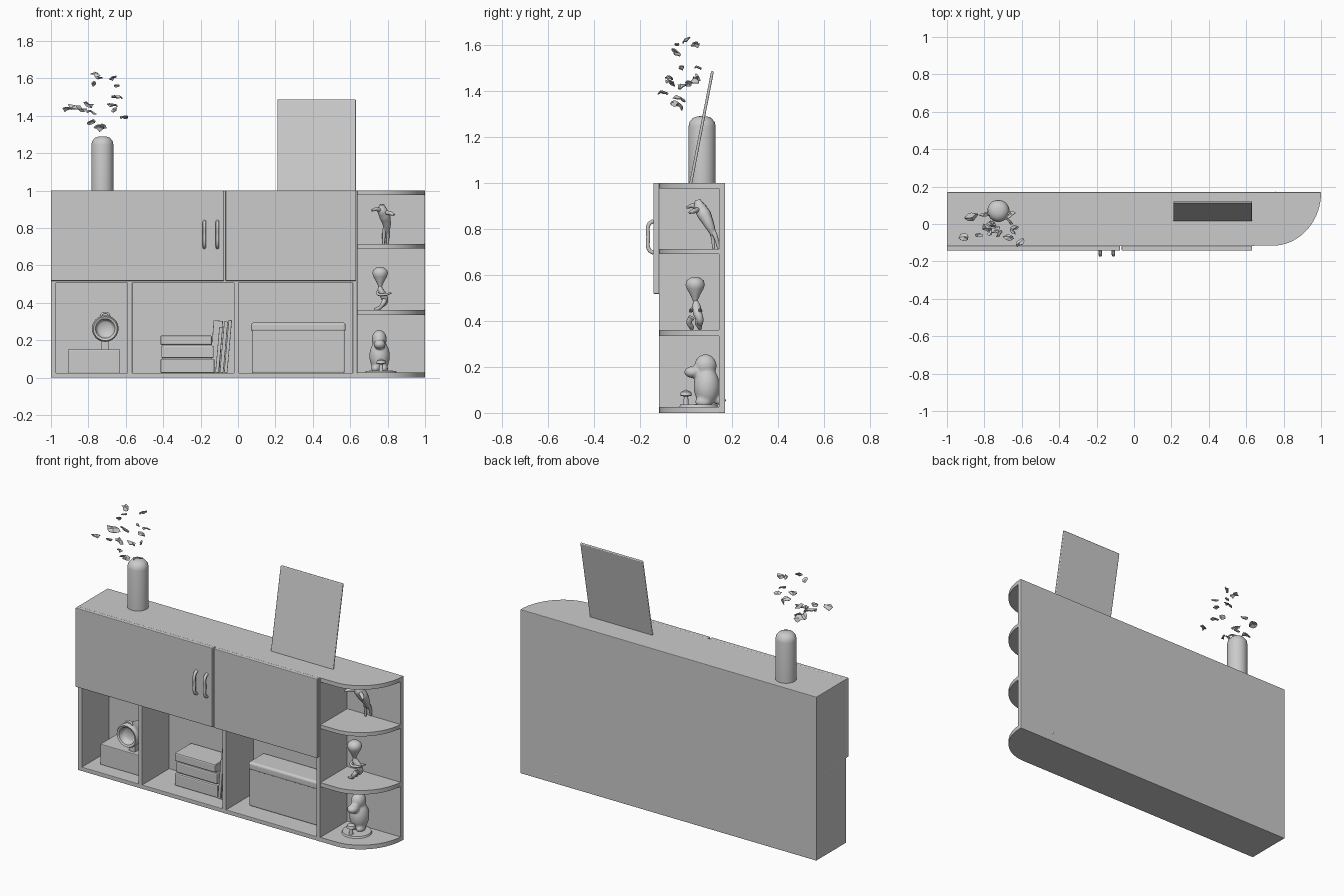
import bpy, bmesh, math, random
from mathutils import Vector, Matrix

if "Cube" in bpy.data.objects:
    bpy.data.objects.remove(bpy.data.objects["Cube"])

random.seed(4)


def finish(bm, name, smooth=False, bevel=0, segments=2):
    bmesh.ops.recalc_face_normals(bm, faces=bm.faces)
    me = bpy.data.meshes.new(name)
    bm.to_mesh(me)
    bm.free()
    ob = bpy.data.objects.new(name, me)
    bpy.context.collection.objects.link(ob)
    if bevel:
        m = ob.modifiers.new("bevel", 'BEVEL')
        m.width, m.segments = bevel, segments
    if smooth:
        bpy.ops.object.select_all(action='DESELECT')
        ob.select_set(True)
        bpy.context.view_layer.objects.active = ob
        bpy.ops.object.shade_smooth_by_angle(angle=math.radians(40))
    return ob


def box(name, x, y, z, bevel=0.003, segments=2):
    bm = bmesh.new()
    bmesh.ops.create_cube(bm, size=1)
    for v in bm.verts:
        v.co = Vector([(r[0] + r[1]) / 2 + c * (r[1] - r[0]) for c, r in zip(v.co, (x, y, z))])
    return finish(bm, name, bevel=bevel, segments=segments)


def lathe(name, profile, loc, rot=(0, 0, 0), steps=32):
    bm = bmesh.new()
    vs = [bm.verts.new((r, 0, z)) for r, z in profile]
    es = [bm.edges.new(p) for p in zip(vs, vs[1:])]
    bmesh.ops.spin(bm, geom=vs + es, cent=(0, 0, 0), axis=(0, 0, 1),
                   angle=math.tau, steps=steps)
    bmesh.ops.remove_doubles(bm, verts=bm.verts, dist=1e-5)
    ob = finish(bm, name, smooth=True)
    ob.location, ob.rotation_euler = loc, rot
    return ob


def tube(name, pts, radius, cyclic=False):
    """Smooth tube; each point is x, y, z and a relative thickness."""
    cu = bpy.data.curves.new(name, 'CURVE')
    cu.dimensions = '3D'
    cu.bevel_depth, cu.bevel_resolution, cu.resolution_u = radius, 3, 6
    cu.use_fill_caps = True
    sp = cu.splines.new('BEZIER')
    sp.bezier_points.add(len(pts) - 1)
    for bp, p in zip(sp.bezier_points, pts):
        bp.co = p[:3]
        bp.radius = p[3] if len(p) > 3 else 1
        bp.handle_left_type = bp.handle_right_type = 'AUTO'
    sp.use_cyclic_u = cyclic
    ob = bpy.data.objects.new(name, cu)
    bpy.context.collection.objects.link(ob)
    return ob


def blobs(name, parts):
    """Ellipsoids (centre, radii) fused into one soft body."""
    bm = bmesh.new()
    for c, r in parts:
        bmesh.ops.create_uvsphere(bm, u_segments=24, v_segments=16, radius=1,
                                  matrix=Matrix.Translation(c) @ Matrix.Diagonal((*r, 1)))
    ob = finish(bm, name, smooth=True)
    m = ob.modifiers.new("fuse", 'REMESH')
    m.mode, m.voxel_size, m.use_smooth_shade = 'VOXEL', 0.006, True
    s = ob.modifiers.new("soften", 'SMOOTH')
    s.factor, s.iterations = 0.5, 6
    return ob


# Cabinet carcass
box("back_panel", (-1, 1), (0.143, 0.17), (0, 1))
box("base_board", (-1, 0.64), (-0.118, 0.17), (0, 0.025))
box("upper_cabinet", (-1, 0.635), (-0.118, 0.168), (0.505, 1))
for i, (a, b) in enumerate([(-1, -0.972), (-0.592, -0.565), (-0.022, 0.003), (0.613, 0.638)]):
    box(f"upright_{i}", (a, b), (-0.118, 0.168), (0, 1 if i == 3 else 0.51))

# Doors
box("left_door", (-1, -0.075), (-0.142, -0.116), (0.517, 1), 0.004)
box("right_door", (-0.066, 0.632), (-0.142, -0.116), (0.517, 1), 0.004)

# Handles
for n, x in (("left", -0.18), ("right", -0.11)):
    tube(n + "_handle", [(x, -0.14, 0.695), (x, -0.161, 0.71), (x, -0.164, 0.765),
                         (x, -0.161, 0.82), (x, -0.14, 0.835)], 0.009)

# Rounded end shelves
for i, (z0, z1) in enumerate([(0, 0.026), (0.335, 0.36), (0.69, 0.713), (0.975, 1)]):
    bm = bmesh.new()
    pts = [(0.625, 0.168), (0.625, -0.116)]
    for k in range(25):
        t = math.pi / 2 * k / 24
        pts.append((0.74 + 0.26 * math.sin(t), 0.168 - 0.284 * math.cos(t)))
    f = bm.faces.new([bm.verts.new((x, y, z0)) for x, y in pts])
    up = bmesh.ops.extrude_face_region(bm, geom=[f])["geom"]
    bmesh.ops.translate(bm, vec=(0, 0, z1 - z0),
                        verts=[v for v in up if isinstance(v, bmesh.types.BMVert)])
    finish(bm, f"end_shelf_{i}", smooth=True)

# Left cell: low box with a round clock
box("low_box", (-0.91, -0.63), (-0.03, 0.14), (0.024, 0.15), 0.004)
lathe("clock_body", [(0, 0.012), (0.035, 0.012), (0.045, 0.02), (0.052, 0.045), (0.064, 0.05),
                     (0.071, 0.038), (0.071, 0.02), (0.06, 0), (0.05, -0.07), (0, -0.085)],
      (-0.71, -0.015, 0.262), (math.pi / 2, 0, 0))
tube("clock_loop", [(-0.71 + 0.022 * math.cos(a), -0.04, 0.328 + 0.018 * math.sin(a))
                    for a in (0, 1.57, 3.14, 4.71)], 0.006, True)
box("clock_foot", (-0.73, -0.69), (-0.01, 0.04), (0.145, 0.23))

# Middle cell: book stack and leaning books
for i, (x0, x1, z0, z1) in enumerate([(-0.415, -0.125, 0.024, 0.1), (-0.41, -0.13, 0.104, 0.17),
                                      (-0.415, -0.14, 0.174, 0.225)]):
    box(f"stacked_book_{i}", (x0, x1), (-0.02 + 0.006 * (i == 1), 0.14), (z0, z1), 0.007)
box("stack_pages", (-0.405, -0.14), (-0.005, 0.14), (0.03, 0.22), 0)
for i, (x, w, h) in enumerate([(-0.112, 0.019, 0.245), (-0.088, 0.02, 0.275), (-0.066, 0.018, 0.282)]):
    b = box(f"leaning_book_{i}", (-w / 2, w / 2), (-0.025, 0.14), (0, h))
    b.location, b.rotation_euler = (x, 0, 0.026), (0, math.radians(5), 0)
back_book = box("tall_back_book", (-0.025, 0.025), (0.03, 0.14), (0, 0.28))
back_book.location, back_book.rotation_euler = (-0.125, 0, 0.025), (0, math.radians(4), 0)

# Right cell: storage case
box("storage_case", (0.075, 0.57), (0, 0.14), (0.024, 0.26), 0.008, 3)
box("storage_case_lid", (0.07, 0.575), (-0.006, 0.145), (0.245, 0.294), 0.014, 4)

# Lower end shelf: plump figurine and mushroom on a disc
lathe("figurine_base", [(0, 0), (0.085, 0), (0.08, 0.012), (0, 0.014)], (0.765, 0.055, 0.024))
blobs("plump_figurine", [((0.757, 0.09, 0.115), (0.055, 0.057, 0.085)),
                         ((0.755, 0.085, 0.205), (0.04, 0.048, 0.05)),
                         ((0.757, 0.03, 0.177), (0.032, 0.038, 0.026)),
                         ((0.735, 0.075, 0.048), (0.022, 0.035, 0.024)),
                         ((0.78, 0.075, 0.048), (0.022, 0.035, 0.024)),
                         ((0.755, 0.145, 0.055), (0.018, 0.03, 0.02))])
lathe("mushroom", [(0, 0), (0.012, 0), (0.009, 0.035), (0.026, 0.04), (0.022, 0.055), (0, 0.066)],
      (0.765, 0, 0.036), steps=16)

# Middle end shelf: balloon figurine
lathe("balloon_head", [(0, -0.055), (0.008, -0.052), (0.02, -0.025), (0.036, 0.004), (0.042, 0.022),
                       (0.037, 0.04), (0.022, 0.052), (0, 0.056)], (0.76, 0.04, 0.535), steps=24)
tube("seated_body", [(0.76, 0.04, 0.49, 0.5), (0.762, 0.045, 0.465, 1), (0.78, 0.05, 0.435, 1.1),
                     (0.785, 0.06, 0.405, 0.9), (0.77, 0.06, 0.385, 0.7)], 0.018)
for n, s in (("front", -1), ("rear", 1)):
    y = 0.042 + 0.018 * s
    tube(n + "_arm", [(0.765, 0.045, 0.47, 0.8), (0.745, y, 0.45, 0.9),
                      (0.79, y, 0.445, 0.9), (0.82, y, 0.452, 0.5)], 0.008)
    tube(n + "_leg", [(0.785, y, 0.415, 1.2), (0.775, y - 0.01, 0.395, 1),
                      (0.755, y, 0.372, 0.9), (0.73, y, 0.365, 0.5)], 0.012)

# Upper end shelf: leaping figurine
tube("leaping_body", [(0.77, 0.05, 0.925, 0.5), (0.772, 0.06, 0.895, 1.1), (0.785, 0.08, 0.86, 1.2),
                      (0.795, 0.1, 0.82, 0.9), (0.795, 0.12, 0.775, 0.5)], 0.025)
for i, (dx, dy) in enumerate([(-0.012, -0.008), (0.008, 0.014)]):
    tube(f"trailing_leg_{i}", [(0.79, 0.1, 0.82, 1.3), (0.793 + dx, 0.12 + dy / 2, 0.77, 1),
                               (0.79 + dx, 0.128 + dy, 0.715, 0.6)], 0.01)
tube("left_reach", [(0.775, 0.06, 0.89, 1), (0.74, 0.03, 0.9, 1), (0.715, 0.005, 0.893, 0.5)], 0.011)
tube("right_reach", [(0.78, 0.06, 0.885, 1), (0.815, 0.035, 0.878, 1), (0.835, 0.015, 0.87, 0.5)], 0.011)

# Leaning panel on top
panel = box("leaning_panel", (0.21, 0.632), (-0.006, 0.006), (0, 0.5), 0.005, 3)
panel.location, panel.rotation_euler = (0, 0.02, 0.995), (math.radians(-11), 0, 0)

# Vase
lathe("vase", [(0, 0), (0.059, 0), (0.059, 0.245), (0.055, 0.265), (0.04, 0.283), (0.02, 0.29), (0, 0.291)],
      (-0.725, 0.07, 0.999))

# Loose petals above the vase: x, y, z, size
petals = [(-.91, -.07, 1.435, .036), (-.87, .04, 1.445, .038), (-.83, -.06, 1.43, .026),
          (-.80, .05, 1.455, .03), (-.79, -.02, 1.42, .034), (-.78, -.03, 1.365, .034),
          (-.74, -.03, 1.335, .036), (-.72, -.05, 1.345, .022), (-.77, -.05, 1.57, .024),
          (-.76, 0, 1.62, .03), (-.74, -.04, 1.6, .018), (-.67, .04, 1.6, .026),
          (-.66, .05, 1.5, .025), (-.67, -.07, 1.455, .03), (-.64, -.02, 1.5, .022),
          (-.61, -.1, 1.39, .03), (-.65, -.04, 1.56, .02), (-.66, .01, 1.43, .022)]
bm = bmesh.new()
for x, y, z, s in petals:
    turn = (Matrix.Translation((x, y, z)) @ Matrix.Rotation(random.uniform(-1, 1), 4, 'Z')
            @ Matrix.Rotation(random.uniform(-0.3, 0.3), 4, 'Y')
            @ Matrix.Rotation(random.uniform(-0.9, 0.9), 4, 'X'))
    mid = bm.verts.new(turn @ Vector((0, 0, 0.25 * s)))
    rim = []
    for k in range(9):
        a, r = math.tau * k / 9, s * random.uniform(0.6, 1.15)
        rim.append(bm.verts.new(turn @ Vector((r * math.cos(a), 0.6 * r * math.sin(a),
                                               s * random.uniform(-0.25, 0.25)))))
    for k in range(9):
        bm.faces.new((mid, rim[k - 1], rim[k]))
ob = finish(bm, "petals")
m = ob.modifiers.new("thickness", 'SOLIDIFY')
m.thickness, m.offset = 0.005, 0
